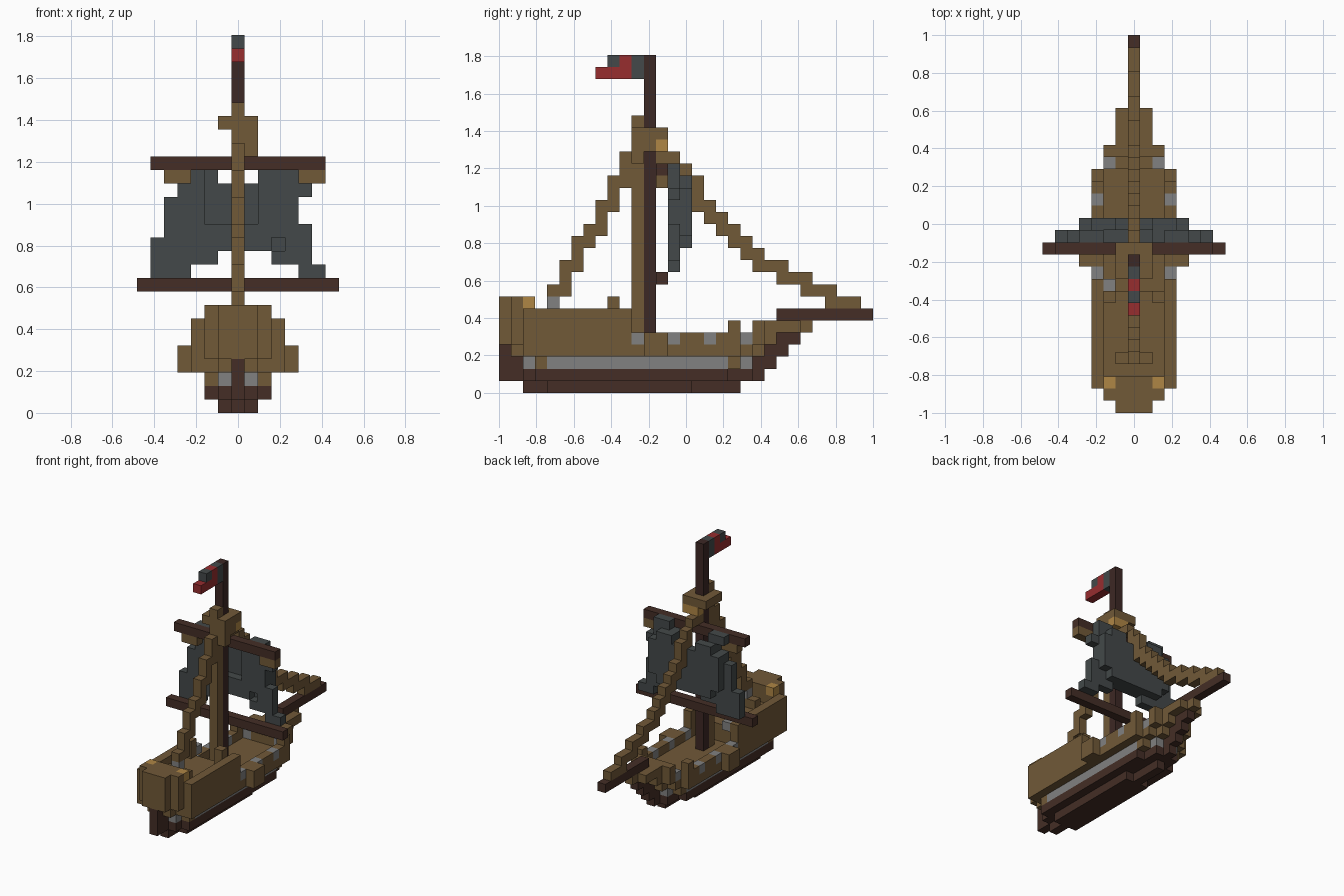
import bpy
import bmesh
from mathutils import Vector

cube = bpy.data.objects.get("Cube")
if cube:
    bpy.data.objects.remove(cube, do_unlink=True)

UNIT = 2 / 31
COLOURS = {
    "oak": (0.165, 0.100, 0.039),
    "dark_oak": (0.058, 0.027, 0.019),
    "mast_wood": (0.046, 0.021, 0.018),
    "sailcloth": (0.057, 0.066, 0.067),
    "iron": (0.22, 0.22, 0.22),
    "red": (0.31, 0.026, 0.028),
    "brass": (0.43, 0.24, 0.06),
}


def make_material(name, rgb):
    mat = bpy.data.materials.new(name)
    mat.use_nodes = True
    mat.diffuse_color = (*rgb, 1)
    bsdf = mat.node_tree.nodes["Principled BSDF"]
    bsdf.inputs["Base Color"].default_value = (*rgb, 1)
    bsdf.inputs["Roughness"].default_value = 0.9
    return mat


MATERIALS = {n: make_material(n, c) for n, c in COLOURS.items()}
cells = {}


def fill(part, colour, x, y, z):
    """Fill inclusive ranges of blocks; a plain number is a single block."""
    spans = [(s, s) if isinstance(s, int) else s for s in (x, y, z)]
    for i in range(spans[0][0], spans[0][1] + 1):
        for j in range(spans[1][0], spans[1][1] + 1):
            for k in range(spans[2][0], spans[2][1] + 1):
                cells[i, j, k] = (part, colour)


def wide(part, colour, half, y, z):
    fill(part, colour, (-half, half), y, z)


def pair(part, colour, i, y, z):
    for side in (-i, i):
        fill(part, colour, side, y, z)


def clear(x, y, z):
    fill("", "", x, y, z)
    for key in [c for c, v in cells.items() if not v[0]]:
        del cells[key]


# Keel and dark lower planking
wide("keel", "dark_oak", 0, (2, 19), 0)
wide("keel", "dark_oak", 1, (4, 15), 0)
wide("keel", "dark_oak", 0, (0, 21), 1)
wide("keel", "dark_oak", 1, (2, 20), 1)
wide("keel", "dark_oak", 2, (3, 18), 1)

# Iron band with oak ends
wide("hull_band", "iron", 1, (2, 20), 2)
wide("hull_band", "iron", 2, (4, 18), 2)
pair("hull_band", "oak", 2, 3, 2)
pair("hull_band", "oak", 2, 19, 2)

# Deck and main hull
wide("hull", "oak", 1, 1, 3)
wide("hull", "oak", 3, (2, 19), 3)
wide("hull", "oak", 2, (20, 20), 3)
wide("hull", "oak", 1, 21, 3)
wide("hull", "oak", 2, (20, 21), 4)
wide("hull", "oak", 1, 22, 4)
pair("hull", "oak", 3, (2, 19), 4)
pair("channel", "oak", 4, (12, 13), (3, 4))

# Raised stern with bulwarks
wide("stern", "oak", 1, 0, (4, 7))
wide("stern", "oak", 2, 1, (4, 7))
wide("stern", "oak", 3, 2, (4, 6))
wide("stern", "oak", 1, 2, 7)
wide("stern", "oak", 3, (3, 9), (4, 5))
pair("stern", "oak", 3, (3, 10), (5, 6))
pair("stern_post", "oak", 2, 9, (6, 7))
wide("hatch", "oak", 1, 4, 6)
pair("lantern", "brass", 2, 2, 7)

# Bow
wide("bow", "oak", 2, 21, 5)
wide("bow", "oak", 1, (22, 24), 5)
wide("bow", "oak", 0, 25, 5)
pair("bow_post", "oak", 3, 19, 5)
wide("bowsprit", "dark_oak", 0, (23, 30), 6)

# Stem at the bow and post at the stern
for level in (2, 3, 4):
    wide("stem", "dark_oak", 0, (19 + level, 20 + level), level)
wide("sternpost", "dark_oak", 0, (0, 1), 2)
wide("sternpost", "dark_oak", 0, 0, 3)

# Guns
for j in (11, 14, 17):
    pair("gun", "iron", 3, j, 4)
pair("gun", "iron", 2, 20, 4)
fill("gun", "iron", -2, 10, 6)
fill("gun", "iron", 0, 4, 7)

# Masts and lookout
fill("mast_ladder", "oak", 0, 11, (4, 22))
fill("lookout", "oak", (0, 1), 11, (19, 20))
fill("lookout", "oak", (0, 1), 12, 20)
wide("lookout", "oak", 1, (11, 13), 21)
fill("mast", "mast_wood", 0, 12, (4, 27))
fill("lookout_lamp", "brass", (0, 1), 13, 20)

# Yards
wide("lower_yard", "dark_oak", 7, 13, 9)
wide("upper_yard", "dark_oak", 6, 13, 18)
fill("yard_wrap", "oak", (-5, -4), 13, 17)
fill("yard_wrap", "oak", (5, 6), 13, 17)

# Torn sail: left and right edge of each row, from the bottom up
for step, (left, right) in enumerate(
        [(-6, 6), (-6, 5), (-6, 5), (-5, 5), (-5, 4), (-5, 4), (-4, 5), (-3, 4)]):
    fill("sail", "sailcloth", (left, right), 14, 10 + step)
pair("sail", "sailcloth", 4, 14, 18)
pair("sail", "sailcloth", 3, 14, 18)
clear((-3, 4), 14, 10)
clear((-1, 2), 14, 11)
clear((-2, 1), 14, (14, 17))
clear(3, 14, 12)
wide("sail", "sailcloth", 4, 15, (13, 16))
wide("sail", "sailcloth", 3, 15, 12)
pair("sail", "sailcloth", 3, 15, 17)
pair("sail", "sailcloth", 2, 15, 17)

# Stays: one span of heights for each step along the ship
for step, span in enumerate([8, (8, 10), (10, 12), (12, 13), (13, 15), (15, 17), (17, 19)]):
    fill("back_stay", "oak", 0, 4 + step, span)
fill("fore_stay", "oak", 0, (13, 14), 19)
for step, span in enumerate(
        [(17, 18), (15, 17), (14, 15), (13, 14), (12, 13), (11, 12), (10, 11), 10,
         (9, 10), 9, (8, 9), 8, (7, 8), 7, 7]):
    fill("fore_stay", "oak", 0, 15 + step, span)

# Flag
fill("flag", "sailcloth", 0, 11, (26, 27))
fill("flag", "red", 0, 10, (26, 27))
fill("flag", "red", 0, (8, 9), 26)
fill("flag", "sailcloth", 0, 9, 27)

# Build one mesh per part, keeping only the exposed block faces
AXES = [Vector(a) for a in ((1, 0, 0), (0, 1, 0), (0, 0, 1))]
for part in dict.fromkeys(v[0] for v in cells.values()):
    bm = bmesh.new()
    colours = []
    for (i, j, k), (owner, colour) in cells.items():
        if owner != part:
            continue
        if colour not in colours:
            colours.append(colour)
        centre = Vector((i, j - 15, k + 0.5))
        for a in range(3):
            for sign in (-1, 1):
                n = AXES[a] * sign
                if (i + int(n.x), j + int(n.y), k + int(n.z)) in cells:
                    continue
                u = AXES[(a + 1) % 3] * sign
                v = AXES[(a + 2) % 3]
                corners = [n - u - v, n + u - v, n + u + v, n - u + v]
                face = bm.faces.new(
                    [bm.verts.new((centre + c / 2) * UNIT) for c in corners])
                face.material_index = colours.index(colour)
    bmesh.ops.remove_doubles(bm, verts=bm.verts[:], dist=UNIT / 100)
    mesh = bpy.data.meshes.new(part)
    bm.to_mesh(mesh)
    bm.free()
    for colour in colours:
        mesh.materials.append(MATERIALS[colour])
    bpy.context.collection.objects.link(bpy.data.objects.new(part, mesh))
